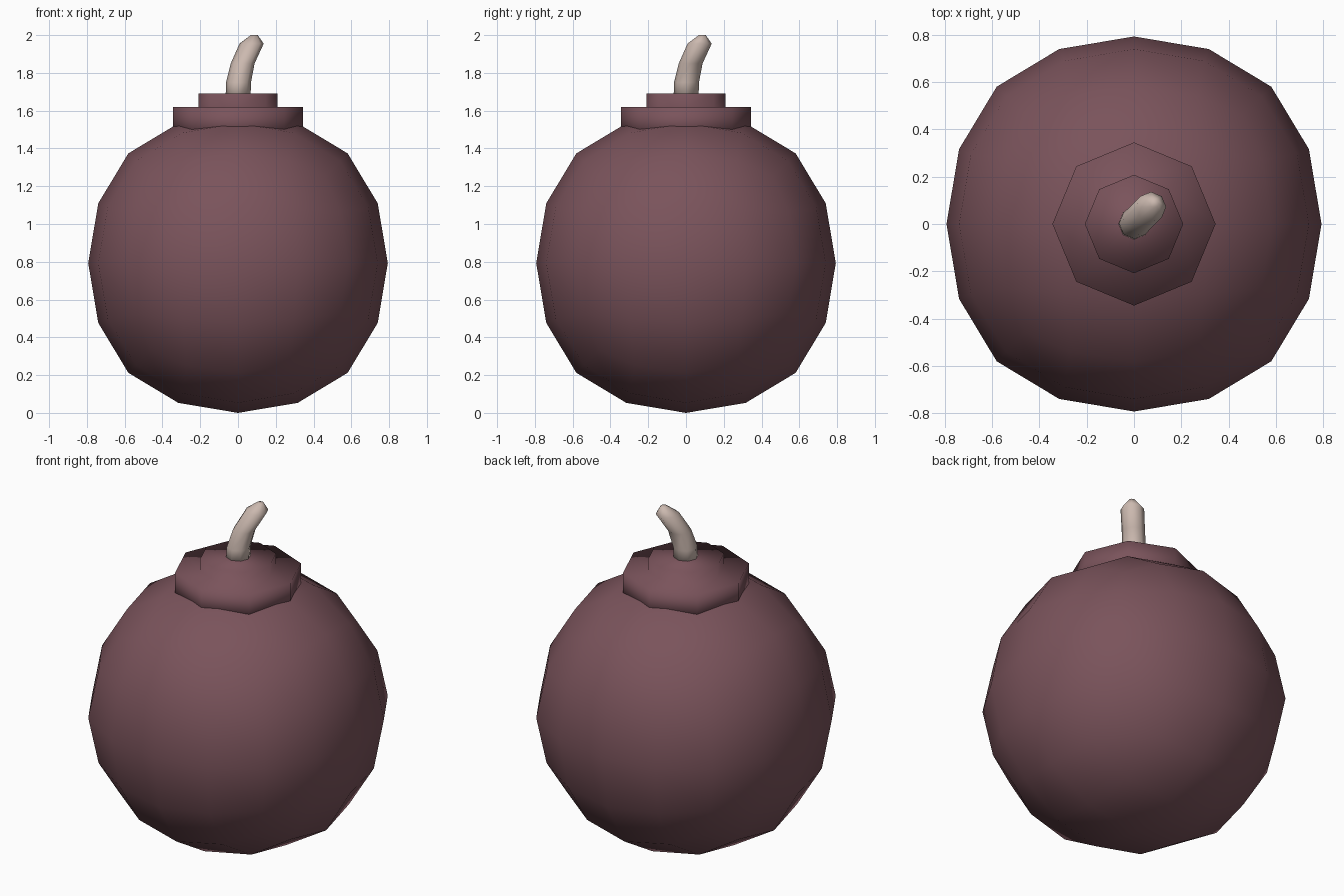
import bpy, bmesh, math
from mathutils import Vector

if "Cube" in bpy.data.objects:
    bpy.data.objects.remove(bpy.data.objects["Cube"])


def material(name, color):
    m = bpy.data.materials.new(name)
    m.diffuse_color = (*color, 1.0)
    m.use_nodes = True
    m.node_tree.nodes["Principled BSDF"].inputs["Base Color"].default_value = m.diffuse_color
    return m


maroon = material("dark maroon", (0.195, 0.087, 0.105))
beige = material("beige cord", (0.60, 0.485, 0.43))


def finish(name, bm, mat):
    """Turn a bmesh into a smooth-shaded object."""
    bmesh.ops.recalc_face_normals(bm, faces=bm.faces)
    for f in bm.faces:
        f.smooth = True
    me = bpy.data.meshes.new(name)
    bm.to_mesh(me)
    bm.free()
    me.materials.append(mat)
    ob = bpy.data.objects.new(name, me)
    bpy.context.collection.objects.link(ob)
    return ob


def lofted(name, rings, mat, sides=8):
    """Skin horizontal rings given as (offset along diagonal, z, radius)."""
    bm = bmesh.new()
    loops = []
    for d, z, r in rings:
        c = d * math.sqrt(0.5)
        loops.append([bm.verts.new((c + r * math.cos(2 * math.pi * i / sides),
                                    c + r * math.sin(2 * math.pi * i / sides), z))
                      for i in range(sides)])
    for a, b in zip(loops, loops[1:]):
        for i in range(sides):
            j = (i + 1) % sides
            bm.faces.new((a[i], a[j], b[j], b[i]))
    bm.faces.new(loops[0][::-1])
    bm.faces.new(loops[-1])
    return finish(name, bm, mat)


# Round body: a cube subdivided twice, then scaled to the measured radius
R = 0.793
bm = bmesh.new()
bmesh.ops.create_cube(bm, size=2.0)
body = finish("round_body", bm, maroon)
sub = body.modifiers.new("rounding", 'SUBSURF')
sub.levels = sub.render_levels = 2
sub.use_limit_surface = False
bpy.context.view_layer.objects.active = body
body.select_set(True)
bpy.ops.object.modifier_apply(modifier=sub.name)
top = max(v.co.z for v in body.data.vertices)
for v in body.data.vertices:
    v.co = v.co * (R / top) + Vector((0, 0, R))

# Stepped octagonal cap
lofted("stepped_cap", [(0, 1.46, 0.345), (0, 1.62, 0.345),
                       (0, 1.62, 0.208), (0, 1.69, 0.208)], maroon)

# Bent fuse leaning towards the back right, with a rounded tip
lofted("fuse", [(0, 1.66, 0.066), (0.004, 1.75, 0.066), (0.035, 1.85, 0.063),
                (0.102, 1.955, 0.064), (0.122, 2.0, 0.018)], beige)
